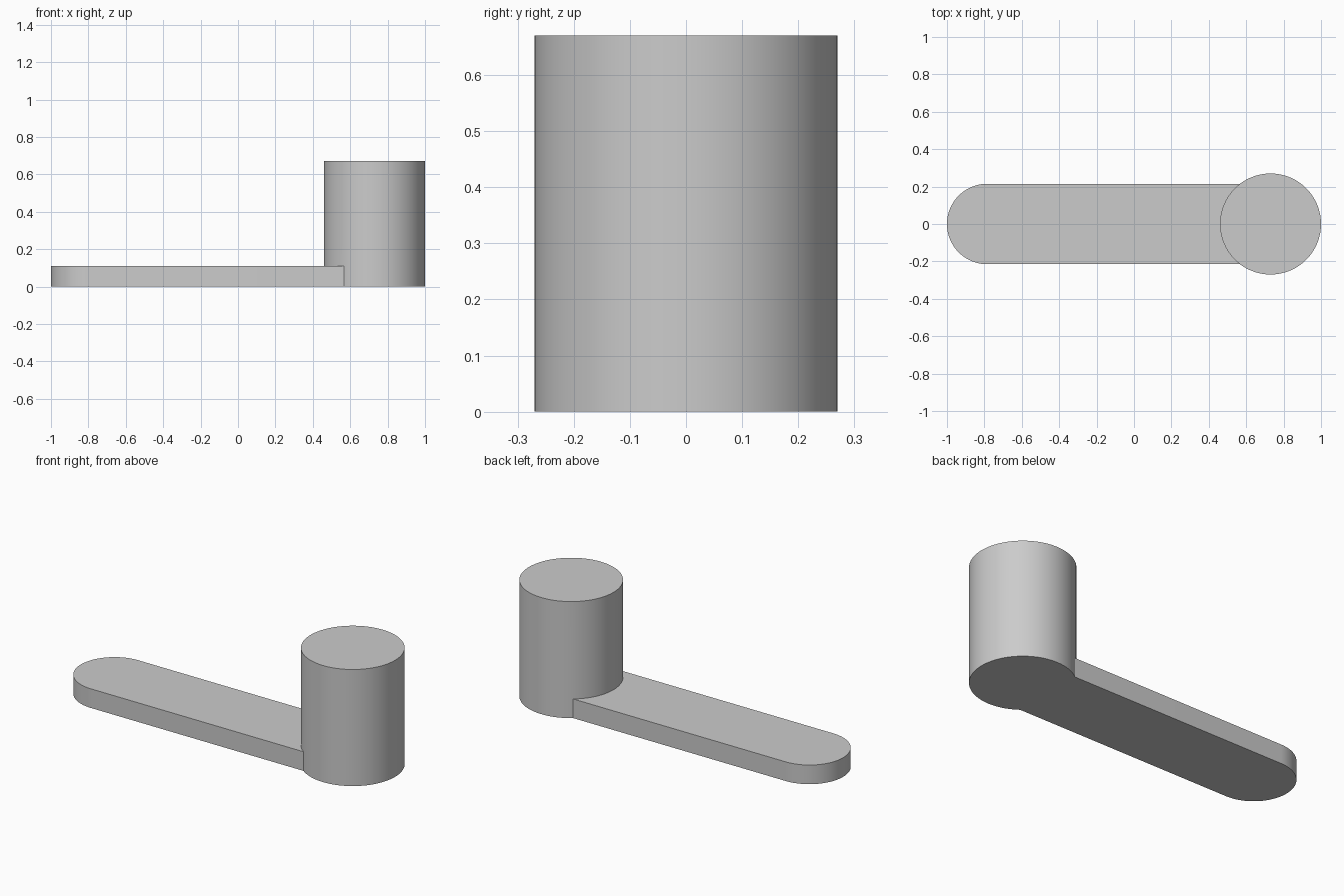
import bpy
import bmesh
from math import pi, sin, cos, asin, radians

cube = bpy.data.objects.get("Cube")
if cube:
    bpy.data.objects.remove(cube, do_unlink=True)

POST_R, POST_X, POST_H = 0.27, 0.73, 0.67
ARM_R, ARM_X, ARM_H = 0.215, -0.785, 0.11

grey = bpy.data.materials.new("plain grey")
grey.use_nodes = True
colour = (0.6, 0.6, 0.6, 1)
grey.diffuse_color = colour
grey.node_tree.nodes["Principled BSDF"].inputs["Base Color"].default_value = colour


def arc(cx, radius, start, end, steps):
    """Points on an arc in the ground plane, both ends included."""
    angles = [start + (end - start) * i / steps for i in range(steps + 1)]
    return [(cx + radius * cos(a), radius * sin(a), 0) for a in angles]


bm = bmesh.new()


def ring(points, z):
    return [bm.verts.new((x, y, z)) for x, y, _ in points]


def walls(lower, upper):
    for i in range(len(lower) - 1):
        bm.faces.new((lower[i], lower[i + 1], upper[i + 1], upper[i]))


# Post and rounded arm share one floor; the arm meets the post at +-join
join = pi - asin(ARM_R / POST_R)
outer = arc(POST_X, POST_R, -join, join, 72)
inner = arc(POST_X, POST_R, join, 2 * pi - join, 28)
tip = arc(ARM_X, ARM_R, pi / 2, 1.5 * pi, 48)

# Floor
outer_low = ring(outer, 0)
tip_low = ring(tip, 0)
bm.faces.new(list(reversed(outer_low + tip_low)))

# Arm sides and top
outer_mid = ring((outer[0], outer[-1]), ARM_H)
tip_mid = ring(tip, ARM_H)
inner_mid = [outer_mid[1]] + ring(inner[1:-1], ARM_H) + [outer_mid[0]]
walls([outer_low[-1]] + tip_low + [outer_low[0]],
      [outer_mid[1]] + tip_mid + [outer_mid[0]])
bm.faces.new([outer_mid[1]] + tip_mid + [outer_mid[0]] + inner_mid[-2:0:-1])

# Post sides and top
outer_top = ring(outer, POST_H)
inner_top = [outer_top[-1]] + ring(inner[1:-1], POST_H) + [outer_top[0]]
walls(outer_low, outer_top)
walls(inner_mid, inner_top)
bm.faces.new(outer_top + inner_top[1:-1])

# Close the seams where the arm edges run up the post
for low, mid, top in ((outer_low[0], outer_mid[0], outer_top[0]),
                      (outer_low[-1], outer_mid[1], outer_top[-1])):
    edge = bm.edges.get((low, top))
    new_edge, split = bmesh.utils.edge_split(edge, low, mid.co.z / POST_H)
    bmesh.ops.weld_verts(bm, targetmap={split: mid})

bmesh.ops.recalc_face_normals(bm, faces=bm.faces)
mesh = bpy.data.meshes.new("post_with_arm")
bm.to_mesh(mesh)
bm.free()
mesh.materials.append(grey)

post_with_arm = bpy.data.objects.new("post_with_arm", mesh)
bpy.context.collection.objects.link(post_with_arm)
bpy.ops.object.select_all(action="DESELECT")
post_with_arm.select_set(True)
bpy.context.view_layer.objects.active = post_with_arm
bpy.ops.object.shade_smooth_by_angle(angle=radians(30))
